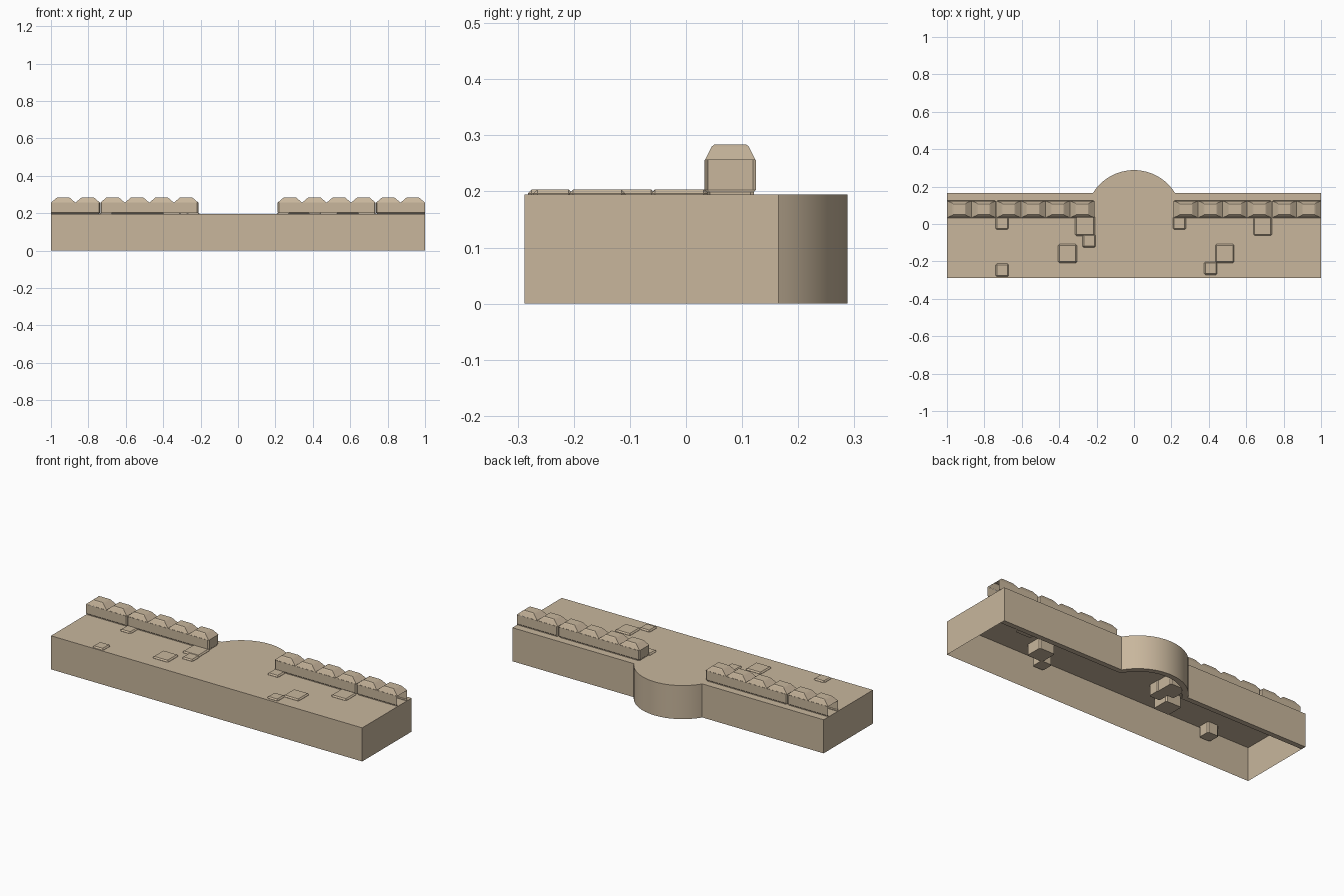
import bpy, bmesh, math

if "Cube" in bpy.data.objects:
    bpy.data.objects.remove(bpy.data.objects["Cube"])

sand = bpy.data.materials.new("sandstone")
sand.diffuse_color = (0.58, 0.47, 0.335, 1)
sand.use_nodes = True
sand.node_tree.nodes["Principled BSDF"].inputs["Base Color"].default_value = sand.diffuse_color


def finish(name, bm, smooth=False):
    bmesh.ops.remove_doubles(bm, verts=bm.verts, dist=1e-5)
    bmesh.ops.recalc_face_normals(bm, faces=bm.faces)
    me = bpy.data.meshes.new(name)
    bm.to_mesh(me)
    bm.free()
    me.materials.append(sand)
    ob = bpy.data.objects.new(name, me)
    bpy.context.collection.objects.link(ob)
    if smooth:
        bpy.ops.object.select_all(action='DESELECT')
        ob.select_set(True)
        bpy.context.view_layer.objects.active = ob
        bpy.ops.object.shade_smooth_by_angle(angle=math.radians(30))
    return ob


def ring(bm, pts, z):
    return [bm.verts.new((x, y, z)) for x, y in pts]


def bridge(bm, a, b, closed=True):
    n = len(a)
    for i in range(n if closed else n - 1):
        j = (i + 1) % n
        bm.faces.new((a[i], a[j], b[j], b[i]))


# Walkway: open-bottomed slab with a round bastion at the back
TOP, FRONT, BACK, R, CY = 0.195, -0.288, 0.165, 0.258, 0.03


def back_line(t):
    """Back edge from right to left, moved inward by t."""
    a0 = math.asin((BACK - t - CY) / (R - t))
    n = 32
    arc = [a0 + (math.pi - 2 * a0) * i / n for i in range(n + 1)]
    return ([(1, BACK - t)]
            + [((R - t) * math.cos(a), CY + (R - t) * math.sin(a)) for a in arc]
            + [(-1, BACK - t)])


bm = bmesh.new()
outline = back_line(0) + [(-1, FRONT), (1, FRONT)]
low, high = ring(bm, outline, 0), ring(bm, outline, TOP)
bridge(bm, low, high)
bm.faces.new(high)
finish("walkway", bm, True)

# Thickness of the back wall, seen from below
bm = bmesh.new()
outer, inner = ring(bm, back_line(0), 0), ring(bm, back_line(0.03), 0)
inner_top = ring(bm, back_line(0.03), TOP - 0.001)
bridge(bm, inner, outer, False)
bridge(bm, inner_top, inner, False)
finish("back_wall_inside", bm, True)

# Parapets: chamfered bodies carrying rows of sloped merlons
Y0, Y1, SHOULDER = 0.033, 0.125, 0.256


def rect(x0, x1, ix, iy):
    return [(x0 + ix, Y0 + iy), (x1 - ix, Y0 + iy), (x1 - ix, Y1 - iy), (x0 + ix, Y1 - iy)]


def parapet(name, x0, x1, count, open_end, sign):
    bm = bmesh.new()
    c = 0.006

    def plan(i):
        a, b, lo, hi = x0 + i, x1 if open_end else x1 - i, Y0 + i, Y1 - i
        e = 0 if open_end else c
        return [(a + c, lo), (b - e, lo), (b, lo + e), (b, hi - e),
                (b - e, hi), (a + c, hi), (a, hi - c), (a, lo + c)]

    rings = [ring(bm, plan(i), z) for i, z in
             ((0.004, TOP), (0.004, 0.199), (0, 0.203), (0, SHOULDER))]
    for a, b in zip(rings, rings[1:]):
        bridge(bm, a, b)
    w = (x1 - x0) / count
    for k in range(count):
        m0 = x0 + k * w
        ms = [ring(bm, rect(m0, m0 + w, ix, iy), z) for ix, iy, z in
              ((0, 0.001, SHOULDER), (0.028, 0.013, 0.280), (0.034, 0.018, 0.284))]
        bridge(bm, ms[0], ms[1])
        bridge(bm, ms[1], ms[2])
        bm.faces.new(ms[2])
    if open_end:  # outer end is left open
        bmesh.ops.remove_doubles(bm, verts=bm.verts, dist=1e-5)
        ends = [f for f in bm.faces if all(v.co.x > 0.999 for v in f.verts)]
        bmesh.ops.delete(bm, geom=ends, context='FACES')
    for v in bm.verts:
        v.co.x *= sign
    finish(name, bm)


for side, s in (("right", 1), ("left", -1)):
    parapet("long_parapet_" + side, 0.212, 0.736, 4, False, s)
    parapet("short_parapet_" + side, 0.738, 1.0, 2, True, s)

# Raised paving stones set through the floor: x, y, size
stones = [(-0.705, 0.005, 0.07), (-0.705, -0.247, 0.07), (-0.355, -0.158, 0.1),
          (-0.262, -0.01, 0.106), (-0.24, -0.09, 0.07), (0.243, 0.005, 0.07),
          (0.688, -0.012, 0.1), (0.485, -0.158, 0.1), (0.41, -0.237, 0.07)]
for i, (x, y, s) in enumerate(stones):
    bm = bmesh.new()
    bmesh.ops.create_cube(bm, size=1)
    for v in bm.verts:
        v.co = (x + v.co.x * s, y + v.co.y * s, 0.168 + v.co.z * 0.071)
    bmesh.ops.bevel(bm, geom=[e for e in bm.edges if max(v.co.z for v in e.verts) > 0.2],
                    offset=0.007, segments=1, affect='EDGES')
    finish(f"paving_stone_{i + 1}", bm)
